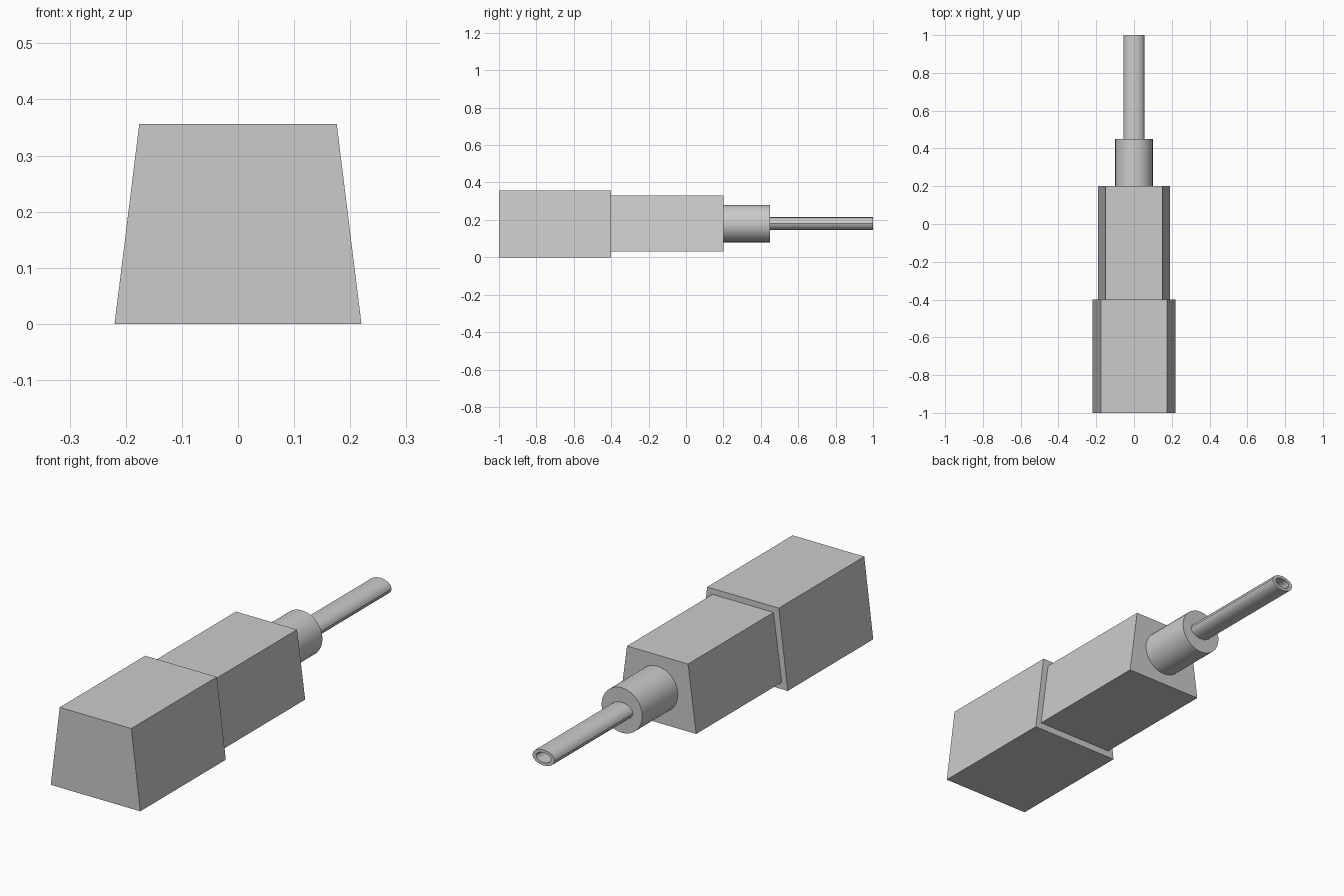
import bpy
from math import cos, sin, pi

if "Cube" in bpy.data.objects:
    bpy.data.objects.remove(bpy.data.objects["Cube"])


def mesh_object(name, verts, faces, smooth=False):
    mesh = bpy.data.meshes.new(name)
    mesh.from_pydata(verts, [], faces)
    obj = bpy.data.objects.new(name, mesh)
    bpy.context.collection.objects.link(obj)
    bpy.ops.object.select_all(action='DESELECT')
    obj.select_set(True)
    bpy.context.view_layer.objects.active = obj
    bpy.ops.object.mode_set(mode='EDIT')
    bpy.ops.mesh.select_all(action='SELECT')
    bpy.ops.mesh.normals_make_consistent(inside=False)
    bpy.ops.object.mode_set(mode='OBJECT')
    if smooth:
        bpy.ops.object.shade_smooth_by_angle(angle=pi / 6)
    return obj


def extrude_profile(name, profile, y0, y1, smooth=False):
    """Closed prism from an (x, z) profile swept along y."""
    n = len(profile)
    verts = [(x, y, z) for y in (y0, y1) for x, z in profile]
    faces = [(i, (i + 1) % n, n + (i + 1) % n, n + i) for i in range(n)]
    faces += [tuple(range(n)), tuple(range(n, 2 * n))]
    return mesh_object(name, verts, faces, smooth)


def trapezoid(bottom, top, z0, z1):
    return [(-bottom, z0), (bottom, z0), (top, z1), (-top, z1)]


def ellipse(rx, rz, z, n):
    return [(rx * cos(2 * pi * i / n), z + rz * sin(2 * pi * i / n)) for i in range(n)]


AXIS_Z = 0.18

# Tapered body blocks
extrude_profile("rear_block", trapezoid(0.22, 0.176, 0.0, 0.356), -1.0, -0.4)
extrude_profile("front_block", trapezoid(0.19, 0.15, 0.03, 0.33), -0.4, 0.2)

# Round collar
extrude_profile("collar", ellipse(0.10, 0.10, AXIS_Z, 32), 0.2, 0.45, True)

# Hollow oval tube: outer and inner walls joined by rims
N = 16
outer, inner = ellipse(0.055, 0.035, AXIS_Z, N), ellipse(0.037, 0.022, AXIS_Z, N)
loops = [(outer, 0.45), (outer, 1.0), (inner, 1.0), (inner, 0.45)]
verts = [(x, y, z) for prof, y in loops for x, z in prof]
faces = [(a * N + i, a * N + (i + 1) % N, (a + 1) % 4 * N + (i + 1) % N, (a + 1) % 4 * N + i)
         for a in range(4) for i in range(N)]
mesh_object("oval_tube", verts, faces, True)
